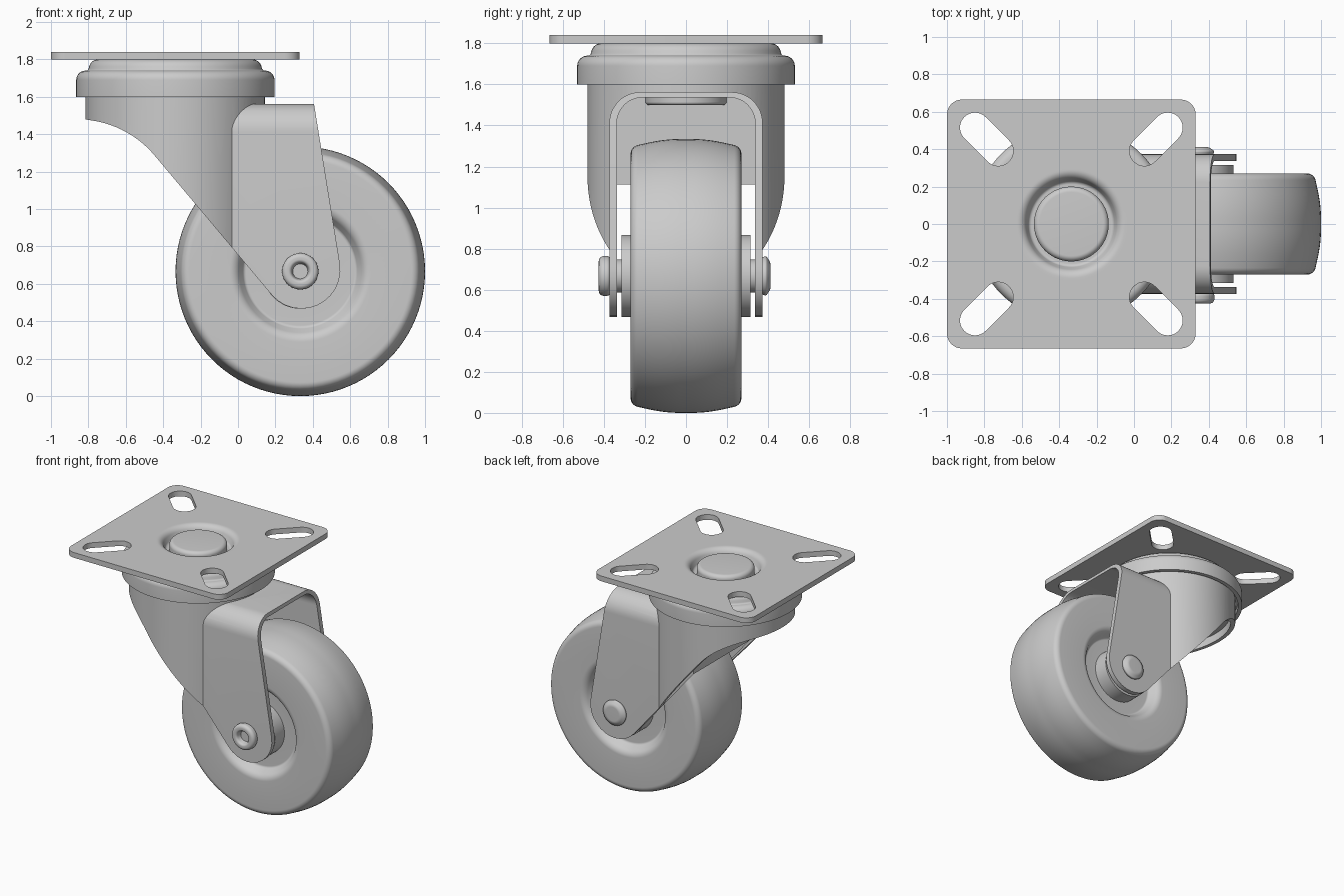
import bpy, bmesh, math
from mathutils import Vector, Matrix

cube = bpy.data.objects.get("Cube")
if cube:
    bpy.data.objects.remove(cube, do_unlink=True)

steel = bpy.data.materials.new("plain grey")
steel.use_nodes = True
GREY = (0.6, 0.6, 0.6, 1)
steel.diffuse_color = GREY
steel.node_tree.nodes["Principled BSDF"].inputs["Base Color"].default_value = GREY

SWIVEL_X = -0.335           # vertical swivel axis
AXLE = Vector((0.333, 0, 0.667))


def rounded(points, steps=8):
    """Polyline of (a, b, radius) corners turned into filleted 2D points."""
    out = []
    n = len(points)
    for i, (a, b, r) in enumerate(points):
        p = Vector((a, b))
        if r == 0:
            out.append(p)
            continue
        u = (Vector(points[i - 1][:2]) - p).normalized()
        v = (Vector(points[(i + 1) % n][:2]) - p).normalized()
        half = u.angle(v) / 2
        centre = p + (u + v).normalized() * (r / math.sin(half))
        start = p + u * (r / math.tan(half)) - centre
        end = p + v * (r / math.tan(half)) - centre
        sweep = math.atan2(start.x * end.y - start.y * end.x, start.dot(end))
        for k in range(steps + 1):
            out.append(centre + Matrix.Rotation(sweep * k / steps, 2) @ start)
    return out


def finish(bm, name):
    bmesh.ops.recalc_face_normals(bm, faces=bm.faces)
    mesh = bpy.data.meshes.new(name)
    bm.to_mesh(mesh)
    bm.free()
    mesh.materials.append(steel)
    obj = bpy.data.objects.new(name, mesh)
    bpy.context.collection.objects.link(obj)
    return obj


def lathe(name, corners, closed=False, place=None, segments=96):
    """Spin a (radius, height) profile about z, then place it."""
    bm = bmesh.new()
    verts = [bm.verts.new((p.x, 0, p.y)) for p in rounded(corners)]
    edges = [bm.edges.new(pair) for pair in zip(verts, verts[1:])]
    if closed:
        edges.append(bm.edges.new((verts[-1], verts[0])))
    bmesh.ops.spin(bm, geom=verts + edges, axis=(0, 0, 1), cent=(0, 0, 0),
                   angle=math.tau, steps=segments)
    bmesh.ops.remove_doubles(bm, verts=bm.verts, dist=1e-5)
    bm.transform(place or Matrix.Translation((SWIVEL_X, 0, 0)))
    return finish(bm, name)


def prism(name, corners, low, high, axis):
    """Extrude a 2D outline along x, y or z."""
    place = {"x": lambda p, d: (d, p.x, p.y),
             "y": lambda p, d: (p.x, d, p.y),
             "z": lambda p, d: (p.x, p.y, d)}[axis]
    bm = bmesh.new()
    pts = rounded(corners, 12)
    a = [bm.verts.new(place(p, low)) for p in pts]
    b = [bm.verts.new(place(p, high)) for p in pts]
    bm.faces.new(a)
    bm.faces.new(b)
    for i in range(len(pts)):
        bm.faces.new((a[i - 1], a[i], b[i], b[i - 1]))
    return finish(bm, name)


def combine(target, other, operation):
    mod = target.modifiers.new(operation.title(), "BOOLEAN")
    mod.object, mod.operation, mod.solver = other, operation, "EXACT"
    bpy.context.view_layer.objects.active = target
    bpy.ops.object.modifier_apply(modifier=mod.name)
    bpy.data.objects.remove(other, do_unlink=True)


def drum(name, r, low, high):
    return lathe(name, [(0, low, 0), (r, low, 0), (r, high, 0), (0, high, 0)])


def arch(name, half, top, radius, x0, x1):
    """Tall block along x with a rounded top."""
    return prism(name, [(-half, 0.3, 0), (half, 0.3, 0), (half, top, radius),
                        (-half, top, radius)], x0, x1, "x")


# Mounting plate with four diagonal slots
plate = prism("mounting_plate", [(-1, -0.665, 0.08), (0.33, -0.665, 0.08),
                                 (0.33, 0.665, 0.08), (-1, 0.665, 0.08)], 1.8, 1.84, "z")
for sx in (-1, 1):
    for sy in (-1, 1):
        slot = prism("slot_cutter", [(-0.168, -0.08, 0.0799), (0.168, -0.08, 0.0799),
                                     (0.168, 0.08, 0.0799), (-0.168, 0.08, 0.0799)],
                     1.7, 1.9, "z")
        slot.data.transform(Matrix.Translation((SWIVEL_X + sx * 0.453, sy * 0.453, 0))
                            @ Matrix.Rotation(sx * sy * math.pi / 4, 4, "Z"))
        combine(plate, slot, "DIFFERENCE")
combine(plate, drum("dish_cutter", 0.3, 1.7, 1.9), "DIFFERENCE")

# Pressed dish around the king pin
lathe("plate_dish", [(0.3, 1.84, 0), (0.255, 1.84, 0.05), (0.225, 1.765, 0.02),
                     (0.19, 1.765, 0), (0.19, 1.735, 0), (0.25, 1.735, 0.03),
                     (0.28, 1.8, 0.03), (0.3, 1.8, 0)], closed=True)
lathe("king_pin", [(0, 1.5, 0), (0.2, 1.5, 0.015), (0.2, 1.835, 0.03), (0, 1.835, 0)])

# Swivel bearing cap
lathe("bearing_cap", [(0.3, 1.8, 0), (0.45, 1.8, 0.05), (0.467, 1.74, 0.015),
                      (0.53, 1.74, 0.05), (0.53, 1.6, 0), (0.5, 1.6, 0),
                      (0.5, 1.64, 0), (0.3, 1.64, 0)], closed=True)

# Hollow fork: round shroud joined to an arched strap, trimmed to the side outline
fork = drum("fork", 0.48, 0.3, 1.65)
combine(fork, arch("strap", 0.373, 1.562, 0.15, -0.2, 0.7), "UNION")
combine(fork, drum("shroud_hollow", 0.445, 0.2, 1.535), "DIFFERENCE")
hollow = arch("strap_hollow", 0.337, 1.538, 0.125, -0.3, 0.8)
hollow.data.transform(Matrix.Translation((0, 0, -0.002)))
for v in hollow.data.vertices:
    if v.co.z < 0.4:
        v.co.z = 0.2
combine(fork, hollow, "DIFFERENCE")
combine(fork, prism("side_outline", [(-0.9, 1.7, 0), (-0.9, 1.493, 0), (-0.575, 1.44, 0.54),
                                     (0.665, -0.036, 0.208), (0.384, 1.7, 0)],
                    -0.6, 0.6, "y"), "INTERSECT")

# Wheel with crowned tread, recessed faces and raised hub
ON_AXLE = Matrix.Translation(AXLE) @ Matrix.Rotation(math.pi / 2, 4, "X")
half_wheel = [(0, 0.315, 0), (0.2, 0.315, 0), (0.2, 0.2, 0), (0.3, 0.2, 0.02),
              (0.345, 0.27, 0.06), (0.63, 0.27, 0.045), (0.667, 0.1, 0.7)]
lathe("wheel", half_wheel + [(r, -y, f) for r, y, f in reversed(half_wheel)], place=ON_AXLE)

# Axle with a domed head at the back and a hollow rivet at the front
lathe("axle", [(0, -0.412, 0), (0.065, -0.412, 0.04), (0.097, -0.39, 0.01),
               (0.09, -0.37, 0), (0.08, -0.37, 0), (0.08, 0.37, 0), (0.097, 0.37, 0.015),
               (0.097, 0.425, 0.025), (0.05, 0.425, 0.018), (0.04, 0.385, 0),
               (0, 0.385, 0)], place=ON_AXLE)

# Smooth curved surfaces, keep hard edges
bpy.ops.object.select_all(action="DESELECT")
for obj in bpy.context.collection.objects:
    if obj.type == "MESH" and obj.data.materials and obj.data.materials[0] == steel:
        obj.select_set(True)
        bpy.context.view_layer.objects.active = obj
bpy.ops.object.shade_smooth_by_angle(angle=math.radians(35))
